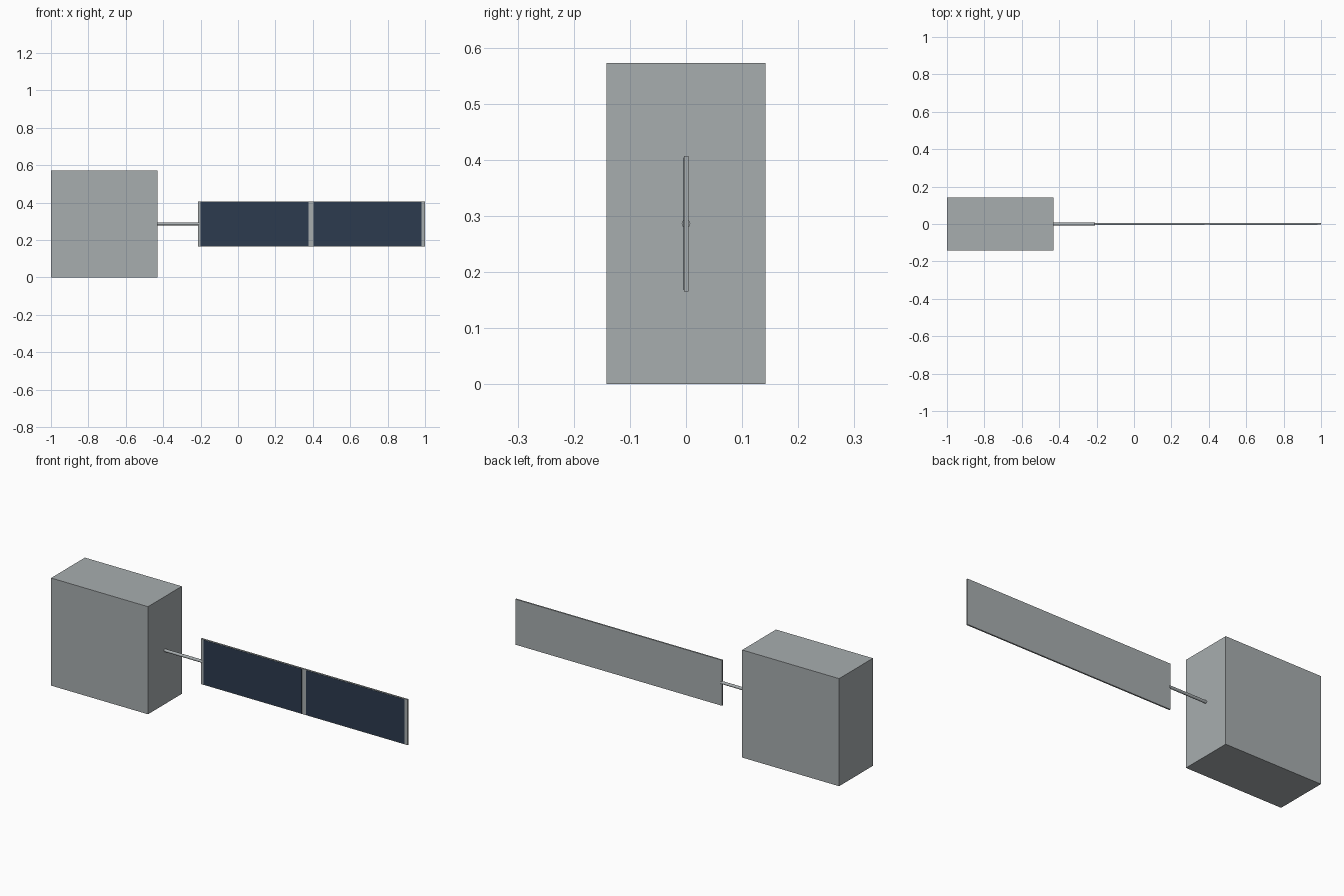
import bpy
import math

cube = bpy.data.objects.get("Cube")
if cube:
    bpy.data.objects.remove(cube, do_unlink=True)


def make_material(name, rgb):
    mat = bpy.data.materials.new(name)
    mat.use_nodes = True
    mat.diffuse_color = (*rgb, 1)
    mat.node_tree.nodes["Principled BSDF"].inputs["Base Color"].default_value = (*rgb, 1)
    return mat


def box(name, low, high, mat):
    """Box between two opposite corners."""
    bpy.ops.mesh.primitive_cube_add(size=1, location=[(a + b) / 2 for a, b in zip(low, high)])
    obj = bpy.context.object
    obj.name = name
    obj.scale = [b - a for a, b in zip(low, high)]
    bpy.ops.object.transform_apply(location=False, rotation=False, scale=True)
    obj.data.materials.append(mat)
    return obj


grey = make_material("light grey metal", (0.39, 0.42, 0.43))
navy = make_material("dark blue cells", (0.025, 0.043, 0.077))

MID_Z = 0.286

# Main body
box("body", (-1, -0.142, 0), (-0.43, 0.142, 2 * MID_Z), grey)

# Round arm from the body to the panel
start, end = -0.45, -0.208
bpy.ops.mesh.primitive_cylinder_add(vertices=24, radius=0.0076, depth=end - start,
                                    location=((start + end) / 2, 0, MID_Z),
                                    rotation=(0, math.pi / 2, 0))
arm = bpy.context.object
arm.name = "panel_arm"
arm.data.materials.append(grey)
bpy.ops.object.shade_smooth_by_angle(angle=math.radians(40))

# Panel backing, with two cell plates on its front
half_h, half_t = 0.121, 0.0045
box("panel_frame", (-0.215, -half_t + 0.001, MID_Z - half_h),
    (1, half_t, MID_Z + half_h), grey)
cell_h = half_h - 0.003
for name, x in (("inner_cell", -0.2), ("outer_cell", 0.404)):
    box(name, (x, -half_t, MID_Z - cell_h), (x + 0.578, 0, MID_Z + cell_h), navy)
